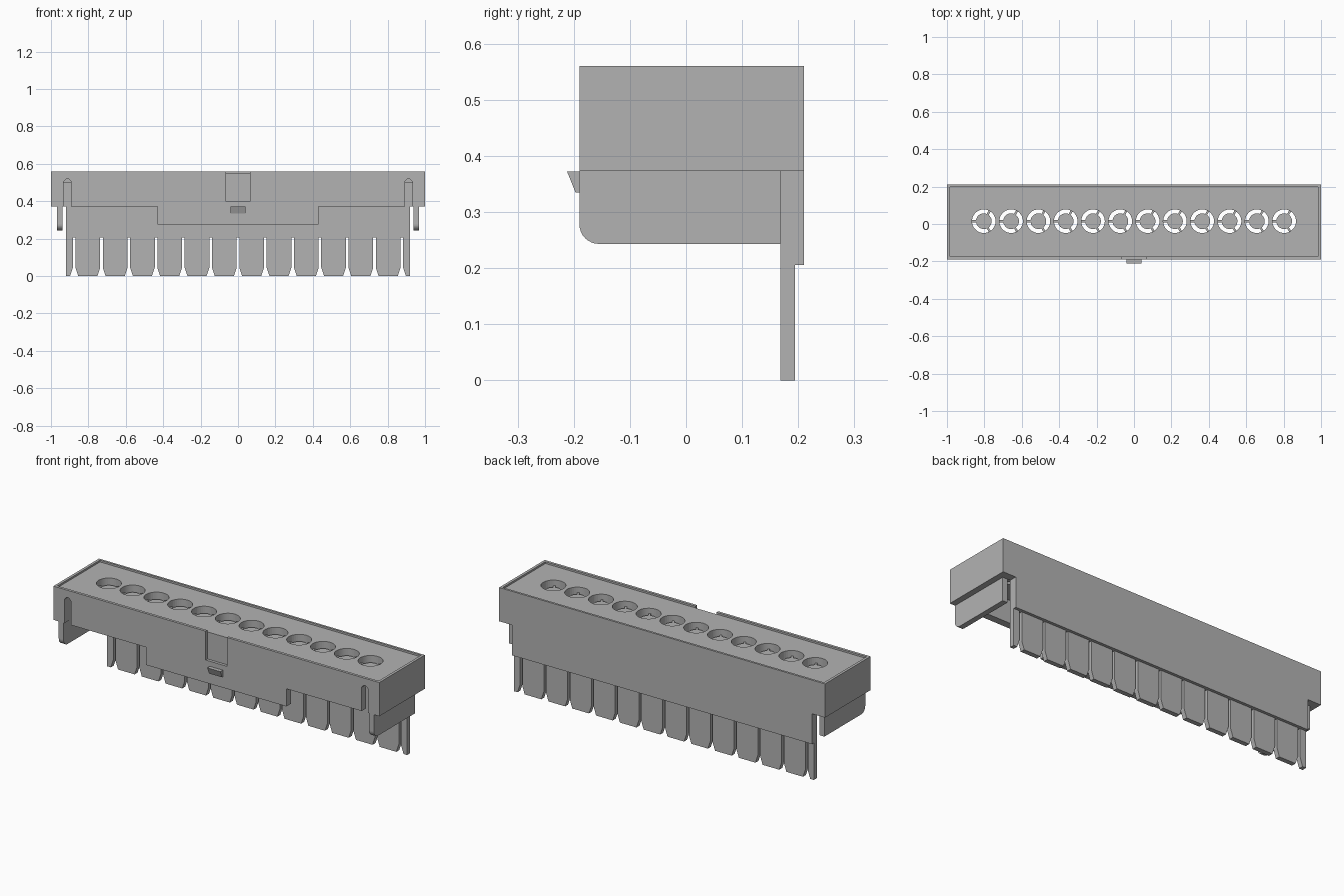
import bpy
import bmesh
from math import sin, cos, pi, radians

old = bpy.data.objects.get("Cube")
if old:
    bpy.data.objects.remove(old, do_unlink=True)

grey = bpy.data.materials.new("plain_grey")
grey.use_nodes = True
colour = (0.45, 0.45, 0.45, 1)
grey.diffuse_color = colour
grey.node_tree.nodes["Principled BSDF"].inputs["Base Color"].default_value = colour


def prism(name, profile, axis, lo, hi):
    """Extrude a 2D profile along an axis (x: y,z  y: x,z  z: x,y)."""
    place = {"x": lambda a, b, d: (d, a, b),
             "y": lambda a, b, d: (a, d, b),
             "z": lambda a, b, d: (a, b, d)}[axis]
    bm = bmesh.new()
    face = bm.faces.new([bm.verts.new(place(a, b, lo)) for a, b in profile])
    top = bmesh.ops.extrude_face_region(bm, geom=[face])["geom"]
    step = place(0, 0, hi - lo)
    bmesh.ops.translate(bm, vec=step, verts=[v for v in top if isinstance(v, bmesh.types.BMVert)])
    bmesh.ops.recalc_face_normals(bm, faces=bm.faces)
    mesh = bpy.data.meshes.new(name)
    bm.to_mesh(mesh)
    bm.free()
    mesh.materials.append(grey)
    obj = bpy.data.objects.new(name, mesh)
    bpy.context.collection.objects.link(obj)
    return obj


def box(name, x0, x1, y0, y1, z0, z1):
    return prism(name, [(x0, y0), (x1, y0), (x1, y1), (x0, y1)], "z", z0, z1)


def arc(cx, cy, r, a0, a1, n):
    return [(cx + r * cos(radians(a0 + (a1 - a0) * i / n)),
             cy + r * sin(radians(a0 + (a1 - a0) * i / n))) for i in range(n + 1)]


def combine(target, tool, operation):
    mod = target.modifiers.new("cut", "BOOLEAN")
    mod.operation = operation
    mod.solver = "EXACT"
    mod.object = tool
    bpy.context.view_layer.objects.active = target
    bpy.ops.object.modifier_apply(modifier=mod.name)
    bpy.data.objects.remove(tool, do_unlink=True)


PITCH = 0.146
HOLE_Y = 0.015
FRONT, BACK = -0.19, 0.21

# Hollow cover with its front skirt and back wall
cover = box("cover", -1, 1, FRONT, BACK, 0.373, 0.56)
combine(cover, box("skirt", -0.43, 0.43, FRONT, -0.15, 0.275, 0.45), "UNION")
combine(cover, box("back_wall", -0.92, 0.92, 0.168, BACK, 0.205, 0.45), "UNION")
combine(cover, box("cavity", -0.935, 0.935, -0.15, 0.168, 0.1, 0.50), "DIFFERENCE")
combine(cover, box("panel_recess", -0.985, 0.985, FRONT + 0.015, BACK - 0.012, 0.55, 0.6), "DIFFERENCE")
combine(cover, box("front_notch", -0.065, 0.065, -0.25, -0.174, 0.40, 0.6), "DIFFERENCE")

# Round-topped slots beside the end tabs
for side in (-1, 1):
    x = side * 0.912
    outline = [(x - 0.02, 0.3), (x + 0.02, 0.3), (x + 0.02, 0.505)]
    outline += arc(x, 0.505, 0.015, 45, 135, 4) + [(x - 0.02, 0.505)]
    combine(cover, prism("slot", outline, "y", -0.25, -0.1), "DIFFERENCE")

# Row of round openings, each with a sunken disc held by three spokes
for i in range(12):
    x = (i - 5.5) * PITCH
    ring = arc(x, HOLE_Y, 0.063, 0, 350, 35)
    combine(cover, prism("hole", ring, "z", 0.45, 0.6), "DIFFERENCE")
    outline = []
    for spoke in (60, 180, 300):
        outline += arc(x, HOLE_Y, 0.065, spoke - 5, spoke + 5, 2)
        outline += arc(x, HOLE_Y, 0.042, spoke + 8, spoke + 112, 9)
    prism("opening_disc", outline, "z", 0.50, 0.52)

# End tabs with a rounded lower front corner
tab = [(0.168, 0.40), (0.168, 0.243)] + arc(-0.155, 0.278, 0.035, 270, 180, 8) + [(FRONT, 0.40)]
for name, lo in (("left_tab", 0.937), ("right_tab", -0.967)):
    prism(name, tab, "x", lo, lo + 0.03)

# Comb of fingers with chamfered tips
GAP, TIP, CHAMFER = 0.007, 0.022, 0.045
for i in range(-7, 7):
    a, b = i * PITCH, (i + 1) * PITCH
    outline = [(a + GAP, 0.21), (a + GAP, CHAMFER), (a + TIP, 0),
               (b - TIP, 0), (b - GAP, CHAMFER), (b - GAP, 0.21)]
    if i == -7:
        outline = [(-0.92, 0.21), (-0.92, 0)] + outline[3:]
    if i == 6:
        outline = outline[:3] + [(0.92, 0), (0.92, 0.21)]
    prism("finger", outline, "y", 0.168, 0.194)

# Wedge-shaped latch on the front
prism("latch", [(-0.18, 0.372), (-0.212, 0.372), (-0.197, 0.335), (-0.18, 0.335)], "x", -0.04, 0.04)
